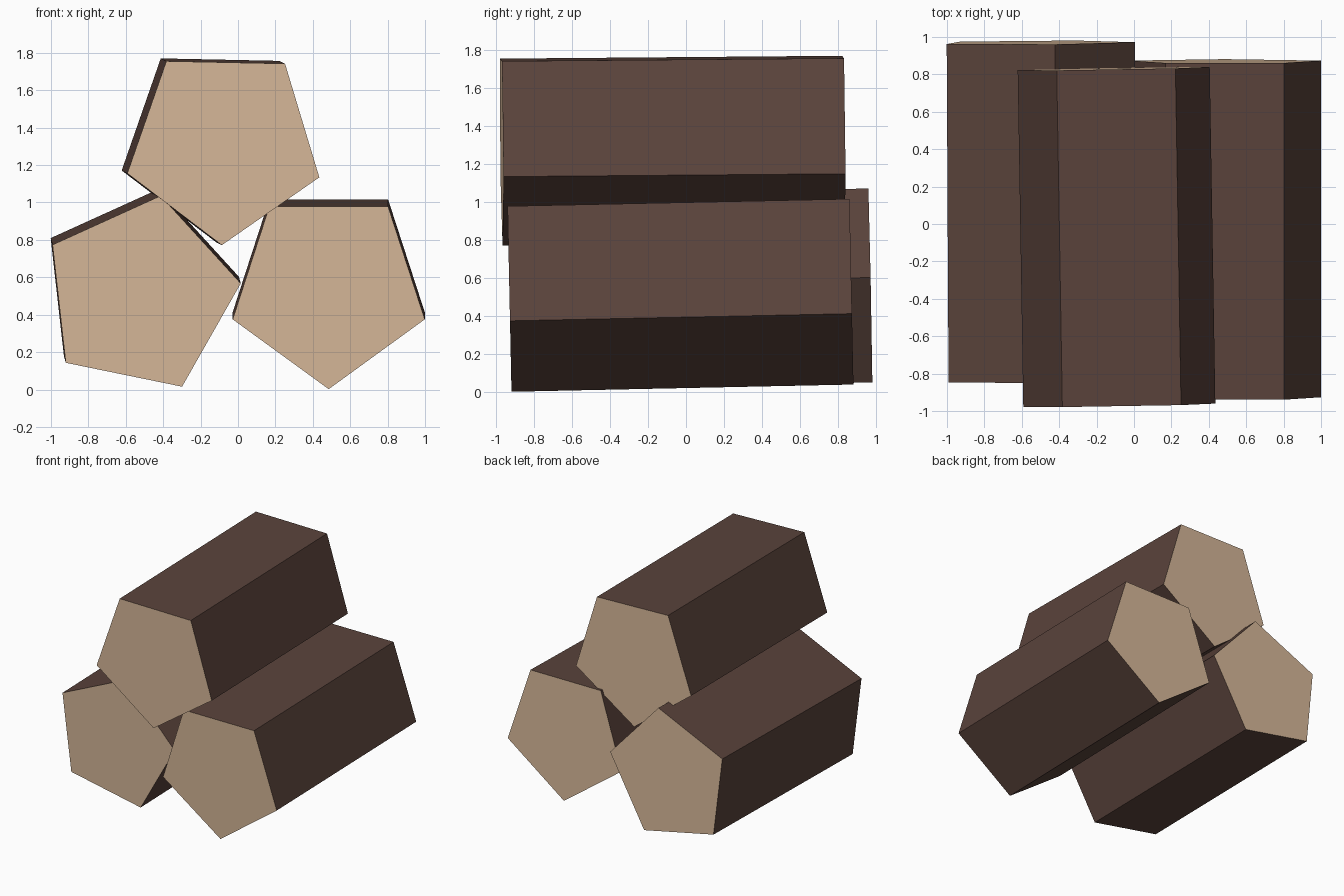
import bpy, bmesh, math
from mathutils import Vector

if "Cube" in bpy.data.objects:
    bpy.data.objects.remove(bpy.data.objects["Cube"])


def material(name, rgb):
    m = bpy.data.materials.new(name)
    m.diffuse_color = (*rgb, 1.0)
    m.use_nodes = True
    m.node_tree.nodes["Principled BSDF"].inputs["Base Color"].default_value = m.diffuse_color
    return m


BARK = material("dark_bark", (0.102, 0.056, 0.044))
WOOD = material("cut_wood", (0.68, 0.479, 0.319))
RADIUS, SIDES = 0.54, 5


def log(name, front, back, angle):
    """Five-sided log between two end centres; angle = first corner in degrees."""
    front, back = Vector(front), Vector(back)
    axis = (back - front).normalized()
    side = axis.cross(Vector((0, 0, 1))).normalized()
    up = side.cross(axis)
    bm = bmesh.new()
    rings = []
    for centre in (front, back):
        ring = []
        for i in range(SIDES):
            a = math.radians(angle) + i * math.tau / SIDES
            ring.append(bm.verts.new(centre + RADIUS * (math.cos(a) * side + math.sin(a) * up)))
        rings.append(ring)
    # cut ends
    for ring in rings:
        bm.faces.new(ring).material_index = 1
    # bark sides
    for i in range(SIDES):
        j = (i + 1) % SIDES
        bm.faces.new((rings[0][i], rings[0][j], rings[1][j], rings[1][i]))
    bmesh.ops.recalc_face_normals(bm, faces=bm.faces)
    mesh = bpy.data.meshes.new(name)
    bm.to_mesh(mesh)
    bm.free()
    mesh.materials.append(BARK)
    mesh.materials.append(WOOD)
    bpy.context.collection.objects.link(bpy.data.objects.new(name, mesh))


# stacked logs, each slightly skewed
log("right_log", (0.485, -0.93, 0.542), (0.485, 0.87, 0.58), -90)
log("left_log", (-0.522, -0.84, 0.507), (-0.532, 0.97, 0.543), -65.6)
log("top_log", (-0.075, -0.97, 1.312), (-0.105, 0.83, 1.327), -91.2)
